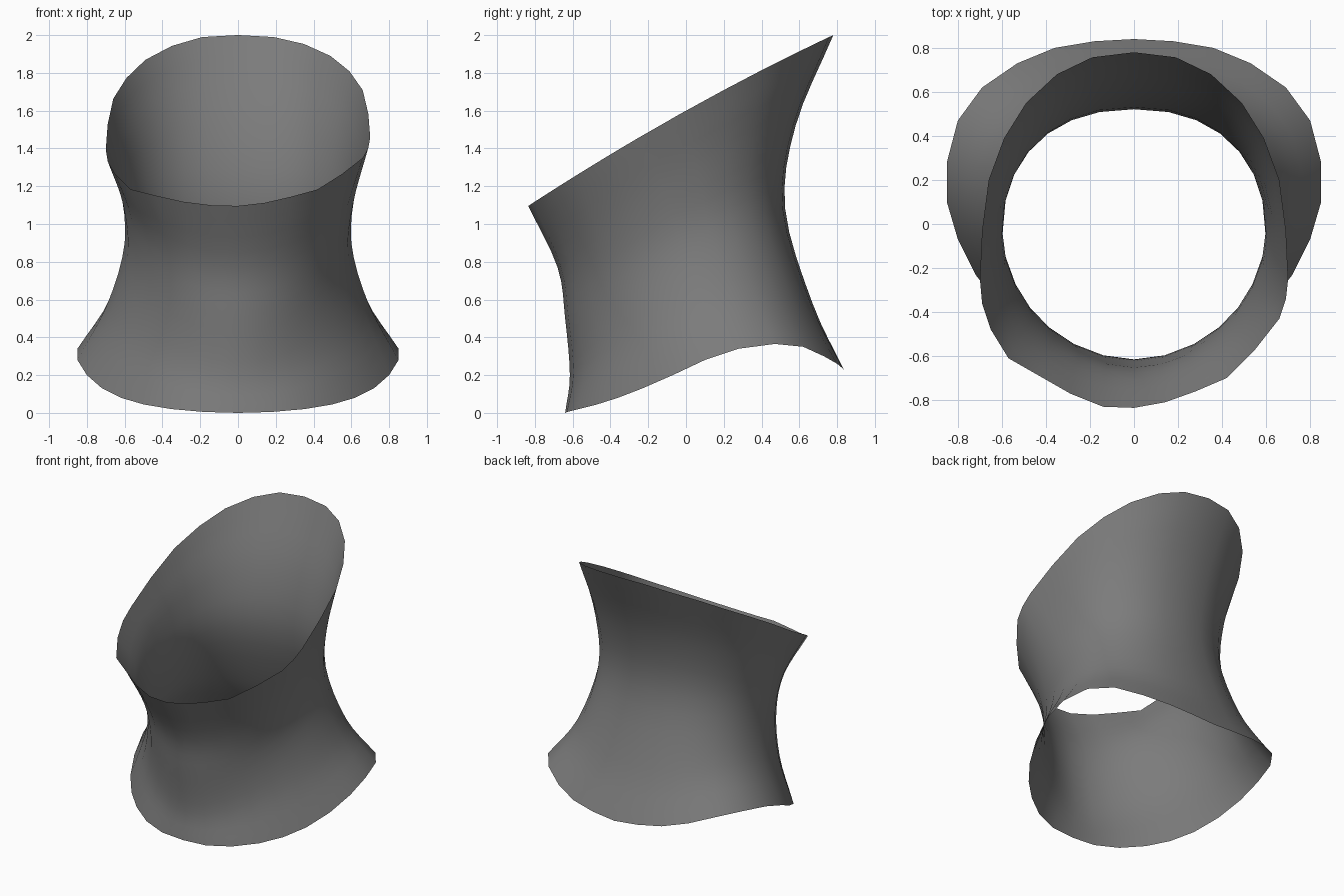
import bpy, bmesh, math
from mathutils import Vector

if "Cube" in bpy.data.objects:
    bpy.data.objects.remove(bpy.data.objects["Cube"])

H = 14            # segments per half, front to back
N = 2 * H
STEPS = 4         # rows between control rings

# half outlines, front (-y) to back (+y)
BOTTOM = [(0, -.64, .0), (.18, -.63, .005), (.35, -.57, .02), (.5, -.47, .045),
          (.62, -.36, .08), (.72, -.23, .13), (.8, -.07, .2), (.85, .1, .28),
          (.85, .28, .34), (.8, .47, .365), (.69, .62, .35), (.53, .73, .30),
          (.36, .8, .26), (.18, .83, .235), (0, .84, .22)]
TOP = [(0, -.835), (.14, -.81), (.28, -.76), (.42, -.7), (.55, -.57), (.66, -.43),
       (.69, -.34), (.70, -.25), (.69, -.03), (.66, .2), (.59, .39), (.49, .55),
       (.35, .68), (.19, .757), (0, .78)]
# the left side of the upper rim droops a little
TOP_LEFT = {1: (.14, -.83), 2: (.29, -.77), 3: (.43, -.69), 4: (.57, -.61),
            5: (.65, -.48), 6: (.69, -.36)}
DROOP = {2: .02, 3: .04, 4: .055, 5: .055, 6: .06, 7: .065, 8: .055, 9: .045,
         10: .035, 11: .02, 12: .01}


def half_index(i):
    return (i, 1) if i <= H else (N - i, -1)


def bottom_ring():
    out = []
    for i in range(N):
        k, s = half_index(i)
        x, y, z = BOTTOM[k]
        out.append(Vector((s * x, y, z)))
    return out


def top_ring():
    out = []
    for i in range(N):
        k, s = half_index(i)
        x, y = TOP_LEFT.get(k, TOP[k]) if s < 0 else TOP[k]
        z = 1.6 + .557 * y - .056 * y * y
        if s < 0:
            z -= DROOP.get(k, 0)
        out.append(Vector((s * x, y, z)))
    return out


def waist_ring(front, side, back):
    """Egg-shaped ring: front=(y,z), side=(x,y,z), back=(y,z)."""
    out = []
    mean = (front[1] + back[1]) / 2
    for i in range(N):
        a = 2 * math.pi * i / N
        c, s = math.cos(a), math.sin(a)
        p = 1.06 if c > 0 else 0.89         # back is slightly squarer
        ux = math.copysign(abs(s) ** p, s)
        uy = abs(c) ** p
        y = side[1] + uy * ((front[0] if c > 0 else back[0]) - side[1])
        z = side[2] + (mean - side[2]) * c * c + (front[1] - back[1]) / 2 * c
        out.append(Vector((side[0] * ux, y, z)))
    return out


rings = [bottom_ring(),
         waist_ring((-.615, .2), (.69, .09, .58), (.67, .58)),
         waist_ring((-.64, .5), (.60, -.02, .9), (.525, 1.08)),
         waist_ring((-.68, .77), (.625, -.12, 1.19), (.58, 1.52)),
         top_ring()]


def catmull(a, b, c, d, t):
    return .5 * (2 * b + (c - a) * t + (2 * a - 5 * b + 4 * c - d) * t * t
                 + (3 * b - a - 3 * c + d) * t ** 3)


# open flared sleeve lofted through the rings
bm = bmesh.new()
rows = []
last = len(rings) - 1
for r in range(last):
    for k in range(STEPS + (r == last - 1)):
        row = []
        for i in range(N):
            b, c = rings[r][i], rings[r + 1][i]
            a = rings[r - 1][i] if r > 0 else 2 * b - c
            d = rings[r + 2][i] if r + 2 <= last else 2 * c - b
            row.append(bm.verts.new(catmull(a, b, c, d, k / STEPS)))
        rows.append(row)
for lo, hi in zip(rows, rows[1:]):
    for i in range(N):
        j = (i + 1) % N
        bm.faces.new((lo[i], lo[j], hi[j], hi[i]))
mesh = bpy.data.meshes.new("flared_sleeve")
bm.to_mesh(mesh)
bm.free()
sleeve = bpy.data.objects.new("flared_sleeve", mesh)
bpy.context.collection.objects.link(sleeve)
for poly in mesh.polygons:
    poly.use_smooth = True

# dark grey cloth
cloth = bpy.data.materials.new("dark_grey")
cloth.diffuse_color = (.2, .2, .2, 1)
cloth.use_nodes = True
cloth.node_tree.nodes["Principled BSDF"].inputs["Base Color"].default_value = cloth.diffuse_color
mesh.materials.append(cloth)
